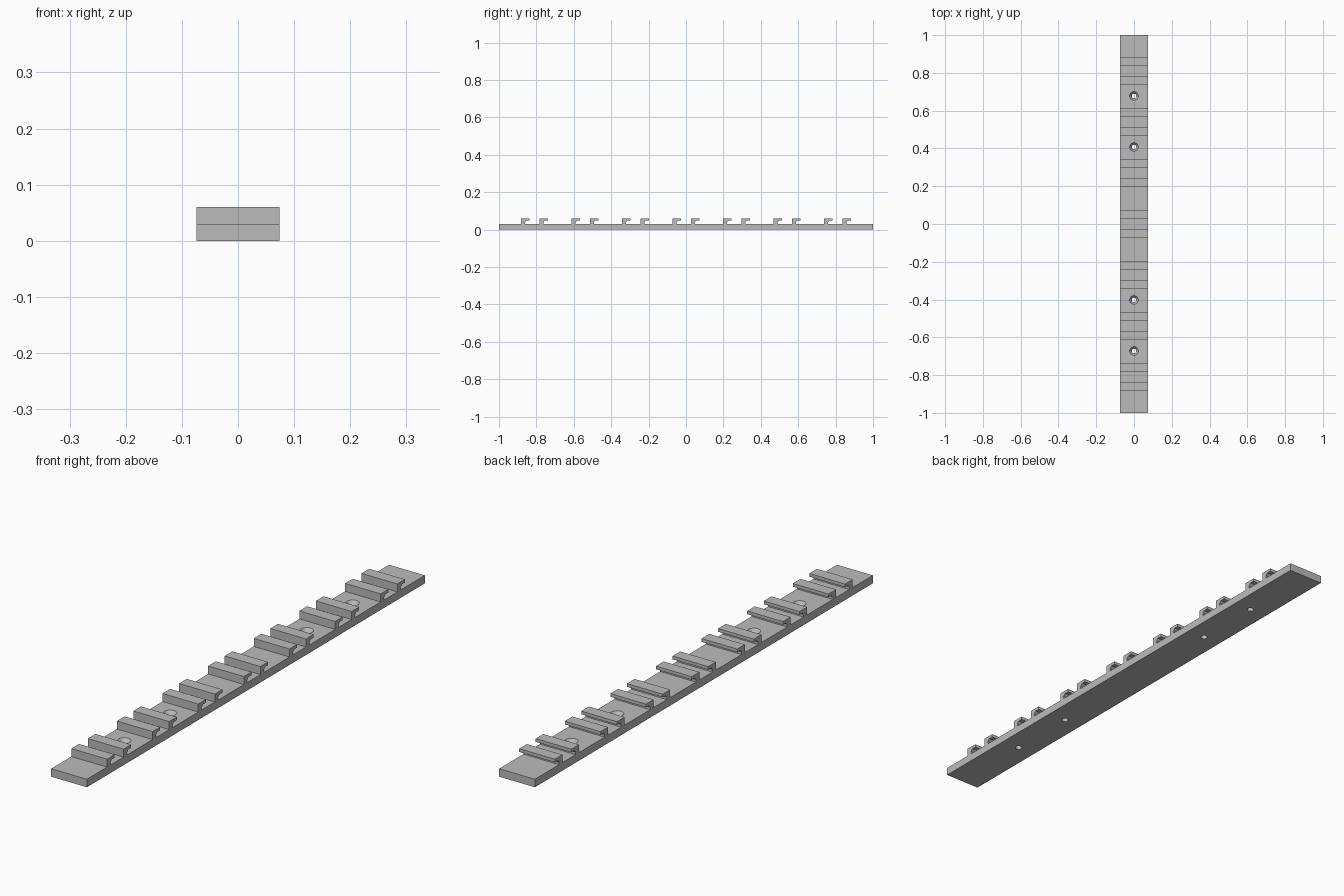
import bpy, bmesh, math
from mathutils import Vector

default = bpy.data.objects.get("Cube")
if default:
    bpy.data.objects.remove(default, do_unlink=True)

HALF_W, THICK, TOP = 0.074, 0.03, 0.06
PITCH, GAP = 0.27, 0.098      # spacing of hook pairs, and within a pair

grey = bpy.data.materials.new("grey")
grey.use_nodes = True
colour = (0.5, 0.5, 0.5, 1)
grey.diffuse_color = colour
grey.node_tree.nodes["Principled BSDF"].inputs["Base Color"].default_value = colour


def make_object(name, bm):
    bmesh.ops.recalc_face_normals(bm, faces=bm.faces)
    mesh = bpy.data.meshes.new(name)
    bm.to_mesh(mesh)
    bm.free()
    mesh.materials.append(grey)
    obj = bpy.data.objects.new(name, mesh)
    bpy.context.collection.objects.link(obj)
    return obj


def extrude_across(name, profile):
    """Extrude a (y, z) profile over the full width."""
    bm = bmesh.new()
    face = bm.faces.new([bm.verts.new((-HALF_W, y, z)) for y, z in profile])
    side = bmesh.ops.extrude_face_region(bm, geom=[face])["geom"]
    verts = [v for v in side if isinstance(v, bmesh.types.BMVert)]
    bmesh.ops.translate(bm, verts=verts, vec=(2 * HALF_W, 0, 0))
    return make_object(name, bm)


def lathe(name, profile, y, sides=32):
    """Spin a closed (radius, z) profile about a vertical axis at y."""
    bm = bmesh.new()
    rings = [[bm.verts.new((r * math.cos(a), y + r * math.sin(a), z))
              for a in (2 * math.pi * i / sides for i in range(sides))]
             for r, z in profile]
    for low, high in zip(rings, rings[1:]):
        for i in range(sides):
            j = (i + 1) % sides
            bm.faces.new((low[i], low[j], high[j], high[i]))
    bm.faces.new(rings[0])
    bm.faces.new(rings[-1])
    return make_object(name, bm)


# Base strip
strip = extrude_across("base_strip", [(-1, 0), (1, 0), (1, THICK), (-1, THICK)])

# Countersunk screw holes, between the pairs near each end
for k in (0, 1, 4, 5):
    cutter = lathe("hole_cutter",
                   [(0.012, -0.01), (0.012, 0.016), (0.023, THICK), (0.023, 0.04)],
                   -0.672 + k * PITCH)
    cutter.hide_render = True
    cut = strip.modifiers.new("screw_hole", 'BOOLEAN')
    cut.operation, cut.solver, cut.object = 'DIFFERENCE', 'EXACT', cutter
    bpy.context.view_layer.objects.active = strip
    bpy.ops.object.modifier_apply(modifier=cut.name)
    bpy.data.objects.remove(cutter, do_unlink=True)

# Hooks: upright stem with a lip pointing to the back
hook = [(0, THICK), (0.02, THICK), (0.02, 0.04), (0.028, 0.048),
        (0.045, 0.048), (0.045, TOP), (0, TOP)]
for pair in range(7):
    for n, part in enumerate(("front", "back")):
        start = -0.881 + pair * PITCH + n * GAP
        extrude_across(f"{part}_hook_{pair + 1}", [(start + y, z) for y, z in hook])

# Smooth the hole walls only
bpy.ops.object.select_all(action='DESELECT')
strip.select_set(True)
bpy.context.view_layer.objects.active = strip
bpy.ops.object.shade_smooth_by_angle(angle=math.radians(30))
